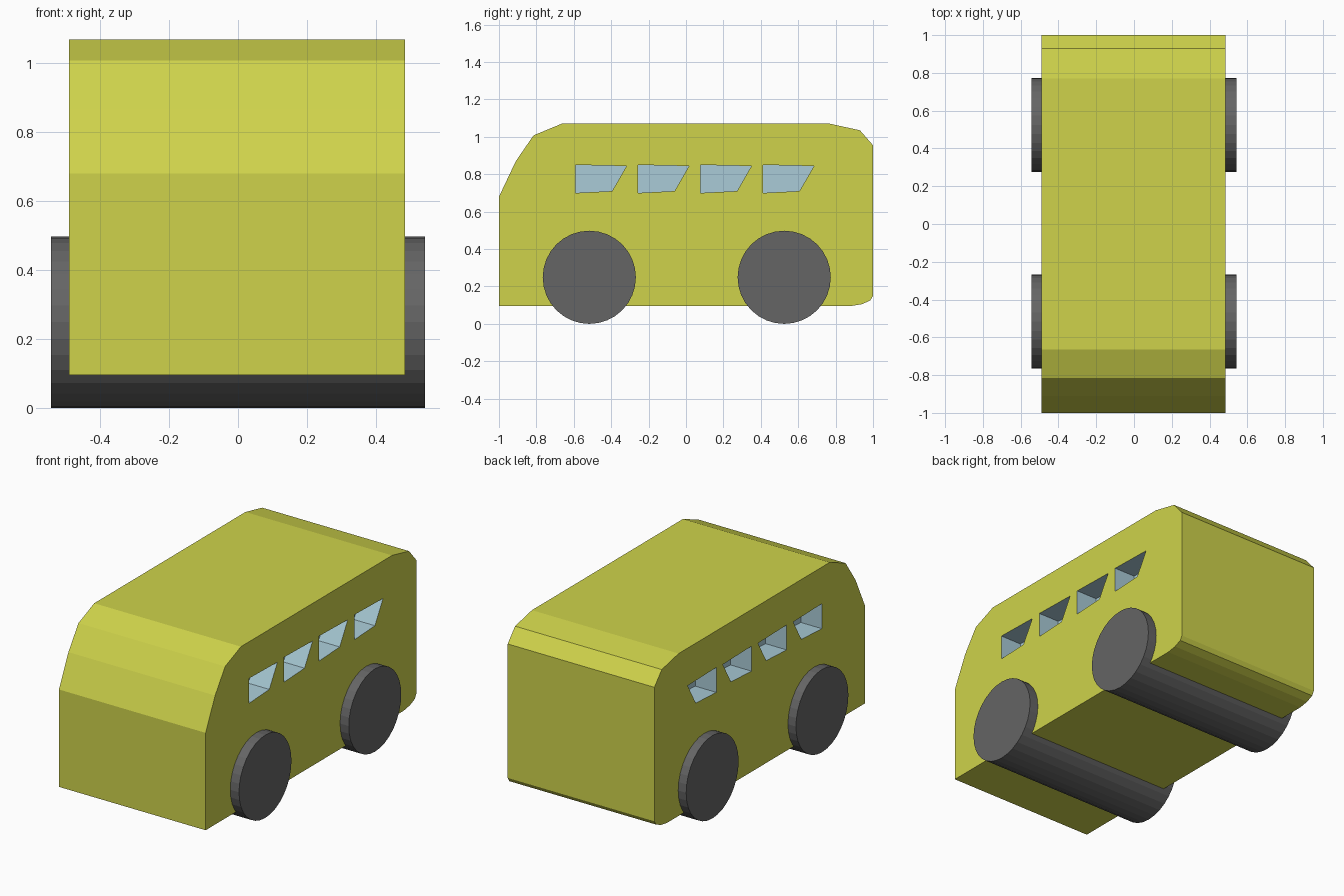
import bpy
import bmesh
import math
from mathutils import Matrix

if "Cube" in bpy.data.objects:
    bpy.data.objects.remove(bpy.data.objects["Cube"])


def material(name, rgb):
    m = bpy.data.materials.new(name)
    m.diffuse_color = (*rgb, 1)
    m.use_nodes = True
    m.node_tree.nodes["Principled BSDF"].inputs["Base Color"].default_value = m.diffuse_color
    return m


yellow = material("yellow paint", (0.62, 0.65, 0.07))
glass = material("blue glass", (0.40, 0.60, 0.68))
rubber = material("dark rubber", (0.13, 0.13, 0.13))


def prism(bm, profile, x0, x1, mat=0):
    """Extrude a (y, z) profile along x from x0 to x1."""
    face = bm.faces.new([bm.verts.new((x0, y, z)) for y, z in profile])
    ext = bmesh.ops.extrude_face_region(bm, geom=[face])
    moved = [v for v in ext["geom"] if isinstance(v, bmesh.types.BMVert)]
    bmesh.ops.translate(bm, verts=moved, vec=(x1 - x0, 0, 0))
    for f in bm.faces:
        f.material_index = mat


def finish(bm, name, mats):
    bmesh.ops.recalc_face_normals(bm, faces=bm.faces[:])
    mesh = bpy.data.meshes.new(name)
    bm.to_mesh(mesh)
    bm.free()
    for m in mats:
        mesh.materials.append(m)
    ob = bpy.data.objects.new(name, mesh)
    bpy.context.collection.objects.link(ob)
    return ob


# Body: side profile extruded across the width
LEFT, RIGHT = -0.49, 0.485
side = [(-1, 0.095), (-1, 0.68), (-0.91, 0.87), (-0.815, 1.008), (-0.665, 1.07),
        (0.77, 1.07), (0.93, 1.035), (1, 0.955), (1, 0.15), (0.985, 0.125),
        (0.94, 0.105), (0.88, 0.095)]
bm = bmesh.new()
prism(bm, side, LEFT, RIGHT)
body = finish(bm, "body", [yellow, glass])

# Window recesses: four slanted pockets per side, lined with glass
DEPTH = 0.14
window = [(0, 0.70), (0.195, 0.71), (0.272, 0.844), (0, 0.85)]
bm = bmesh.new()
for i in range(4):
    shape = [(y - 0.59 + 0.334 * i, z) for y, z in window]
    prism(bm, shape, RIGHT - DEPTH, RIGHT + 0.1, 1)
    prism(bm, shape, LEFT - 0.1, LEFT + DEPTH, 1)
cutter = finish(bm, "window_cutter", [yellow, glass])
cutter.hide_render = True

cut = body.modifiers.new("windows", "BOOLEAN")
cut.operation = "DIFFERENCE"
cut.solver = "EXACT"
cut.object = cutter
bpy.context.view_layer.objects.active = body
bpy.ops.object.modifier_apply(modifier=cut.name)
bpy.data.objects.remove(cutter)

# Wheels: one full-width roller per axle
for name, y in (("front_wheels", -0.517), ("rear_wheels", 0.525)):
    bm = bmesh.new()
    bmesh.ops.create_cone(
        bm, cap_ends=True, segments=32, radius1=0.249, radius2=0.249, depth=1.086,
        matrix=Matrix.Translation((0, y, 0.249)) @ Matrix.Rotation(math.pi / 2, 4, "Y"))
    finish(bm, name, [rubber])
